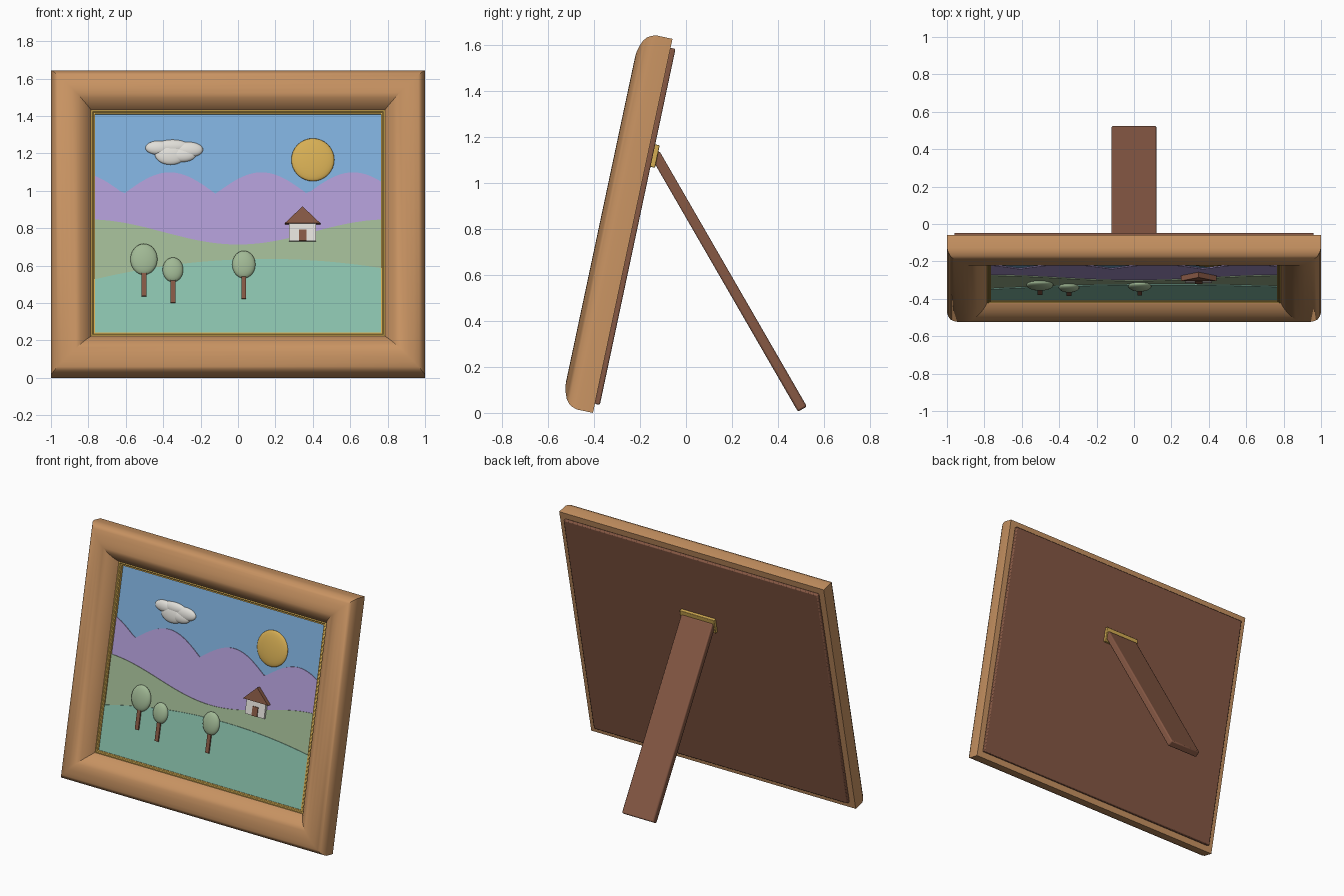
import bpy, bmesh, math
from mathutils import Matrix, Vector

if "Cube" in bpy.data.objects:
    bpy.data.objects.remove(bpy.data.objects["Cube"])

TILT = math.radians(12)
S, C = math.sin(TILT), math.cos(TILT)
# Leaning space: x = width, y = up along the frame, z = out of the picture
LEAN = Matrix(((1, 0, 0, 0), (0, S, -C, -0.405), (0, C, S, 0), (0, 0, 0, 1)))
H = 1.665


def up(z):
    """Height on the front grid -> distance up the leaning frame."""
    return (z - 0.0105) / C


def material(name, rgb):
    m = bpy.data.materials.new(name)
    lin = [(v / 255 / 12.92) if v < 10 else ((v / 255 + 0.055) / 1.055) ** 2.4 for v in rgb]
    m.diffuse_color = (*lin, 1)
    m.use_nodes = True
    m.node_tree.nodes["Principled BSDF"].inputs["Base Color"].default_value = m.diffuse_color
    return m


WOOD = material("light wood", (200, 147, 98))
BROWN = material("dark brown", (134, 88, 68))
GOLD = material("gold", (214, 174, 84))
SKY = material("sky blue", (126, 174, 218))
PURPLE = material("mountain purple", (174, 154, 210))
GREEN = material("hill green", (160, 184, 148))
MEADOW = material("meadow teal", (139, 195, 174))
WHITE = material("warm white", (224, 222, 216))


def finish(name, bm, mat, matrix=LEAN, bevel=0, angle=35):
    bmesh.ops.recalc_face_normals(bm, faces=bm.faces)
    me = bpy.data.meshes.new(name)
    bm.to_mesh(me)
    bm.free()
    me.materials.append(mat)
    ob = bpy.data.objects.new(name, me)
    bpy.context.collection.objects.link(ob)
    ob.matrix_world = matrix
    if bevel:
        b = ob.modifiers.new("soft edges", 'BEVEL')
        b.width, b.segments = bevel, 2
    bpy.ops.object.select_all(action='DESELECT')
    ob.select_set(True)
    bpy.context.view_layer.objects.active = ob
    bpy.ops.object.shade_smooth_by_angle(angle=math.radians(angle))
    return ob


def box(name, lo, hi, mat, matrix=LEAN, bevel=0):
    bm = bmesh.new()
    bmesh.ops.create_cube(bm, size=1)
    lo, hi = Vector(lo), Vector(hi)
    for v in bm.verts:
        v.co = (lo + hi) / 2 + v.co * (hi - lo)
    return finish(name, bm, mat, matrix, bevel)


def plate(name, outline, d0, d1, mat):
    bm = bmesh.new()
    f = bm.faces.new([bm.verts.new((x, y, d0)) for x, y in outline])
    ext = bmesh.ops.extrude_face_region(bm, geom=[f])["geom"]
    bmesh.ops.translate(bm, vec=(0, 0, d1 - d0),
                        verts=[g for g in ext if isinstance(g, bmesh.types.BMVert)])
    return finish(name, bm, mat)


def blobs(name, parts, depth, base, mat):
    """Flattened spheres given as (x, grid z, half width, half height)."""
    bm = bmesh.new()
    for x, z, rx, rz in parts:
        bmesh.ops.create_uvsphere(bm, u_segments=32, v_segments=16, radius=1,
                                  matrix=Matrix.Translation((x, up(z), base))
                                  @ Matrix.Diagonal((rx, rz, depth, 1)))
    return finish(name, bm, mat, angle=60)


def mitred_ring(name, profile, mat):
    """Sweep a (distance in from the edge, depth) profile round the rectangle."""
    bm = bmesh.new()
    loops = []
    for sx, sy in ((-1, -1), (1, -1), (1, 1), (-1, 1)):
        loops.append([bm.verts.new((sx * (1 - w), H / 2 + sy * (H / 2 - w), d))
                      for w, d in profile])
    n = len(profile)
    for i in range(4):
        a, b = loops[i], loops[(i + 1) % 4]
        for j in range(n):
            k = (j + 1) % n
            bm.faces.new((a[j], b[j], b[k], a[k]))
    return finish(name, bm, mat)


# Moulded frame and gold inner lip
mitred_ring("frame", [(0, 0), (0, .07), (.006, .092), (.018, .111), (.035, .124), (.06, .134),
                      (.085, .141), (.11, .143), (.135, .138), (.16, .125), (.182, .107),
                      (.2, .087), (.212, .068), (.217, .06), (.217, 0)], WOOD)
mitred_ring("gold_lip", [(.21, .01), (.21, .062), (.222, .066), (.227, .06), (.235, .06),
                         (.235, .01)], GOLD)

# Layered landscape
W, Y0, Y1 = .775, .225, H - .225
box("sky", (-W, Y0, .03), (W, Y1, .04), SKY)


def band(name, fn, top, mat):
    xs = [-W + 2 * W * i / 64 for i in range(65)]
    plate(name, [(-W, Y0), (W, Y0)] + [(x, up(fn(x))) for x in reversed(xs)], .035, top, mat)


band("mountains", lambda x: .985 + .115 * abs(math.sin(math.pi * (x + .61) / .49)), .045, PURPLE)
band("far_hill", lambda x: .78 - .067 * math.cos(math.pi * x / .8), .05, GREEN)
band("meadow", lambda x: .635 - .13 * (x - .15) ** 2, .055, MEADOW)

# Sun and cloud
blobs("sun", [(.40, 1.168, .115, .117)], .02, .04, GOLD)
blobs("cloud", [(-.425, 1.232, .07, .038), (-.265, 1.222, .078, .042), (-.36, 1.2, .085, .06),
                (-.35, 1.24, .09, .036), (-.30, 1.195, .075, .04)], .022, .04, WHITE)

# Trees
for i, (x, z, rx, rz, foot) in enumerate([(-.503, .633, .072, .085, .435),
                                          (-.348, .577, .055, .067, .40),
                                          (.031, .605, .062, .075, .42)], 1):
    box(f"tree_trunk_{i}", (x - .013, up(foot), .05), (x + .013, up(z), .065), BROWN)
    blobs(f"tree_crown_{i}", [(x, z, rx, rz)], .025, .055, GREEN)

# House
box("house_wall", (.272, up(.73), .04), (.417, up(.84), .064), WHITE)
box("house_door", (.325, up(.73), .06), (.366, up(.79), .069), BROWN)
plate("house_roof", [(.25, up(.822)), (.44, up(.822)), (.345, up(.912))], .04, .074, BROWN)

# Back board and hinge
box("back_board", (-.96, .04, -.022), (.96, H - .04, .002), BROWN, bevel=.006)
box("hinge", (-.13, 1.1, -.042), (.13, 1.2, -.02), GOLD, bevel=.003)

# Easel strut, swung 30 degrees out from the vertical
strut_pose = Matrix.Translation((0, .507, .0165)) @ Matrix.Rotation(math.radians(30), 4, 'X')
box("easel_strut", (-.12, -.0225, 0), (.12, .0225, 1.285), BROWN, strut_pose, bevel=.008)
